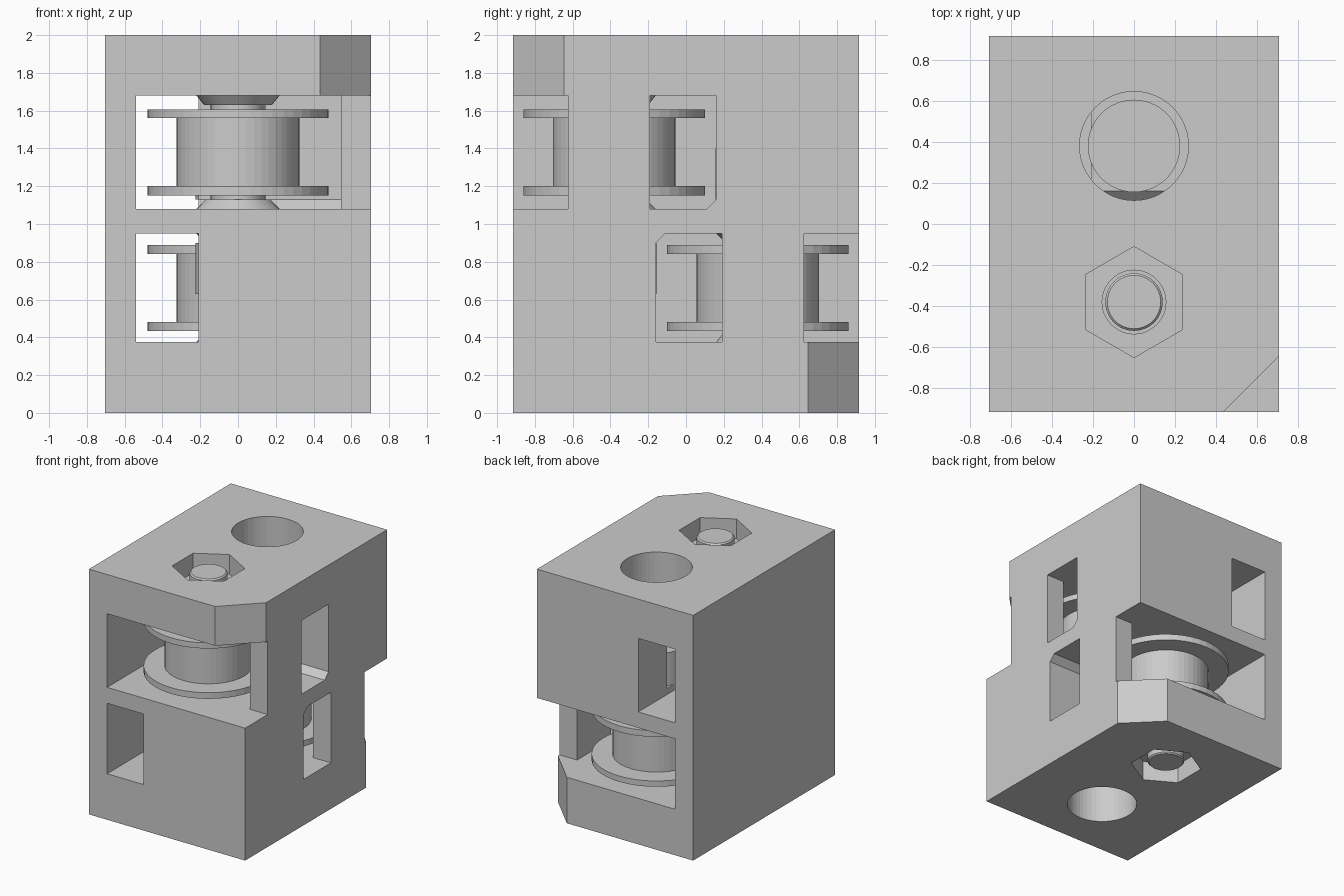
import bpy, bmesh, math
from mathutils import Matrix

if "Cube" in bpy.data.objects:
    bpy.data.objects.remove(bpy.data.objects["Cube"])

grey = bpy.data.materials.new("plain grey")
grey.diffuse_color = (0.6, 0.6, 0.6, 1)
grey.use_nodes = True
grey.node_tree.nodes["Principled BSDF"].inputs["Base Color"].default_value = grey.diffuse_color

AXIS_Y = -0.38
# the lower half repeats the upper one turned over about the x axis
FLIP = Matrix.Translation((0, 0, 2)) @ Matrix.Rotation(math.pi, 4, 'X')


def finish(name, bm, matrix=Matrix()):
    bmesh.ops.transform(bm, matrix=matrix, verts=bm.verts)
    bmesh.ops.recalc_face_normals(bm, faces=bm.faces)
    mesh = bpy.data.meshes.new(name)
    bm.to_mesh(mesh)
    bm.free()
    ob = bpy.data.objects.new(name, mesh)
    mesh.materials.append(grey)
    bpy.context.collection.objects.link(ob)
    return ob


def prism(name, points, offset, matrix):
    """Close a flat outline and extrude it by offset."""
    bm = bmesh.new()
    face = bm.faces.new([bm.verts.new(p) for p in points])
    new = bmesh.ops.extrude_face_region(bm, geom=[face])["geom"]
    bmesh.ops.translate(bm, vec=offset, verts=[g for g in new if isinstance(g, bmesh.types.BMVert)])
    return finish(name, bm, matrix)


def box(name, x0, x1, y0, y1, z0, z1, matrix=Matrix()):
    pts = [(x0, y0, z0), (x1, y0, z0), (x1, y1, z0), (x0, y1, z0)]
    return prism(name, pts, (0, 0, z1 - z0), matrix)


def lathe(name, profile, matrix, sides=48):
    """Revolve (radius, z) points about the pulley axis, capped at both ends."""
    bm = bmesh.new()
    rings = []
    for r, z in profile:
        ring = []
        for i in range(sides):
            a = math.tau * i / sides + math.pi / 2
            ring.append(bm.verts.new((r * math.cos(a), AXIS_Y + r * math.sin(a), z)))
        rings.append(ring)
    for a, b in zip(rings, rings[1:]):
        for i in range(sides):
            j = (i + 1) % sides
            bm.faces.new((a[i], a[j], b[j], b[i]))
    bm.faces.new(rings[0])
    bm.faces.new(rings[-1])
    return finish(name, bm, matrix)


def combine(target, tool, operation):
    mod = target.modifiers.new("cut", 'BOOLEAN')
    mod.operation, mod.solver, mod.object = operation, 'EXACT', tool
    dg = bpy.context.evaluated_depsgraph_get()
    mesh = bpy.data.meshes.new_from_object(target.evaluated_get(dg))
    target.modifiers.clear()
    target.data = mesh
    bpy.data.objects.remove(tool)


housing = box("housing", -0.705, 0.705, -0.915, 0.915, 0, 2)

# per half: matrix, cavity floor, cavity roof, pulley base, bolt head start and end
halves = [("upper", Matrix(), 1.08, 1.68, 1.15, 0.63, 0.90),
          ("lower", FLIP, 1.05, 1.625, 1.11, 0.60, 0.87)]

# cavities, openings and corner chamfers
for name, m, z0, z1, p, h0, h1 in halves:
    def bay(x0, x1, y0):
        pts = [(x0, y0, z0), (x0, 0.11, z0), (x0, 0.16, z0 + 0.05), (x0, 0.16, z1), (x0, y0, z1)]
        return prism("cutter", pts, (x1 - x0, 0, 0), m)
    combine(housing, bay(-0.54, 0.545, -1.0), 'DIFFERENCE')
    combine(housing, bay(0.5, 0.8, -0.19), 'DIFFERENCE')
    combine(housing, box("cutter", 0.5, 0.8, -1.0, -0.625, z0, z1, m), 'DIFFERENCE')
    combine(housing, box("cutter", -0.54, -0.21, 0.0, 1.0, z0, z1, m), 'DIFFERENCE')
    corner = [(0.335, -1.015, z1 - 0.04), (0.9, -1.015, z1 - 0.04), (0.9, -0.45, z1 - 0.04)]
    combine(housing, prism("cutter", corner, (0, 0, 0.6), m), 'DIFFERENCE')

# bosses beside each pulley, then nut pocket, bolt bore and bolt head well
for name, m, z0, z1, p, h0, h1 in halves:
    combine(housing, lathe("boss", [(0.24, z0 - 0.02), (0.17, z0 + 0.05)], m), 'UNION')
    combine(housing, lathe("boss", [(0.18, z1 - 0.05), (0.236, z1 + 0.02)], m), 'UNION')
for name, m, z0, z1, p, h0, h1 in halves:
    combine(housing, lathe("cutter", [(0.27, 1.84), (0.27, 2.1)], m, 6), 'DIFFERENCE')
    combine(housing, lathe("cutter", [(0.155, h1 - 0.05), (0.155, 1.9)], m), 'DIFFERENCE')
    combine(housing, lathe("cutter", [(0.265, -0.1), (0.265, h1)], m), 'DIFFERENCE')

# pulleys and bolts
for name, m, z0, z1, p, h0, h1 in halves:
    lathe(name + "_pulley", [(0.48, p), (0.48, p + 0.05), (0.325, p + 0.05), (0.325, p + 0.41),
                             (0.48, p + 0.41), (0.48, p + 0.457)], m)
    lathe(name + "_bolt", [(0.225, h0), (0.225, h1), (0.14, h1), (0.14, 1.955), (0.13, 1.965)], m)
